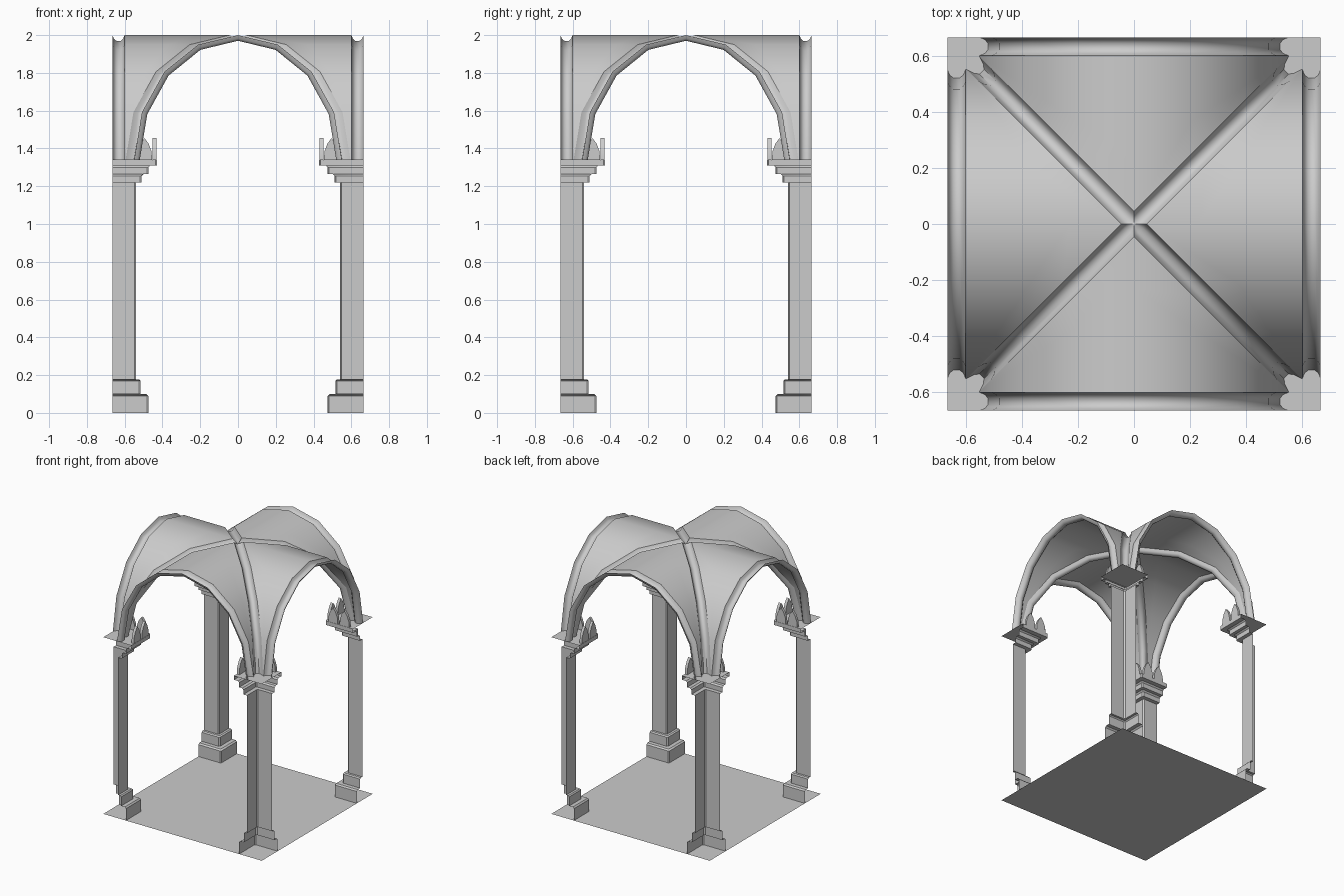
import bpy, bmesh, math
from mathutils import Matrix, Vector

if "Cube" in bpy.data.objects:
    bpy.data.objects.remove(bpy.data.objects["Cube"], do_unlink=True)

H = 0.665                 # half width of the bay
EDGE = 0.60               # where the webs meet the edge arches
SPRING = 1.34             # springing height of the vault
SPAN, RISE = 0.55, 0.66   # half ellipse of the vault
GAP = 0.045               # room for the diagonal ribs
DEPTH = 0.03              # how far the ribs hang down
STEPS = 8

stone = bpy.data.materials.new("grey stone")
stone.use_nodes = True
GREY = (0.6, 0.6, 0.6, 1)
stone.diffuse_color = GREY
stone.node_tree.nodes["Principled BSDF"].inputs["Base Color"].default_value = GREY


def grid(bm, rows):
    """Skin a list of equally long point rows."""
    verts = [[bm.verts.new(p) for p in row] for row in rows]
    for r0, r1 in zip(verts, verts[1:]):
        for i in range(len(r0) - 1):
            bm.faces.new((r0[i], r0[i + 1], r1[i + 1], r1[i]))
    return verts


def finish(bm, name, angle=35, repeat=True):
    """Repeat the part around the centre and make it an object."""
    bmesh.ops.remove_doubles(bm, verts=bm.verts, dist=0.0005)
    bmesh.ops.recalc_face_normals(bm, faces=bm.faces)
    if repeat:
        source = bm.verts[:] + bm.edges[:] + bm.faces[:]
        for k in range(1, 4):
            copy = bmesh.ops.duplicate(bm, geom=source)["geom"]
            bmesh.ops.rotate(bm, verts=[g for g in copy if isinstance(g, bmesh.types.BMVert)],
                             cent=(0, 0, 0), matrix=Matrix.Rotation(k * math.pi / 2, 3, "Z"))
    mesh = bpy.data.meshes.new(name)
    bm.to_mesh(mesh)
    bm.free()
    mesh.materials.append(stone)
    ob = bpy.data.objects.new(name, mesh)
    bpy.context.collection.objects.link(ob)
    bpy.ops.object.select_all(action="DESELECT")
    ob.select_set(True)
    bpy.context.view_layer.objects.active = ob
    bpy.ops.object.shade_smooth_by_angle(angle=math.radians(angle))
    return ob


def arch(t, depth=0.0):
    """Offset from the centre line and height of the vault at angle t."""
    return (SPAN - depth) * math.cos(t), SPRING + (RISE - depth) * math.sin(t)


def corner_shell(name, profile, cap=False):
    """Corner moulding, open on the outer sides of the bay."""
    bm = bmesh.new()
    rows = []
    for d, z in profile:
        c, r = H - d, 0.008
        rows.append([(H, c, z), (c + r, c, z), (c, c + r, z), (c, H, z)])
    verts = grid(bm, rows)
    if cap:
        bm.faces.new(verts[-1] + [bm.verts.new((H, H, profile[-1][1]))])
    return finish(bm, name)


# Floor slab
bm = bmesh.new()
bm.faces.new([bm.verts.new((x * H, y * H, 0)) for x, y in ((-1, -1), (1, -1), (1, 1), (-1, 1))])
finish(bm, "floor", repeat=False)

# Pillars
corner_shell("pillar_bases", [(0.19, 0), (0.19, 0.09), (0.18, 0.1), (0.15, 0.1),
                              (0.15, 0.168), (0.142, 0.176), (0.125, 0.176)])
corner_shell("pillar_shafts", [(0.125, 0.176), (0.125, 1.22)])
corner_shell("capitals", [(0.125, 1.22), (0.155, 1.22), (0.155, 1.255), (0.165, 1.265),
                          (0.19, 1.265), (0.19, 1.3), (0.2, 1.31), (0.235, 1.31),
                          (0.235, SPRING)], cap=True)

# Pointed leaves standing on the capitals
bm = bmesh.new()
outline = [(-0.04, 0), (-0.037, 0.045), (-0.022, 0.085), (0, 0.115),
           (0.022, 0.085), (0.037, 0.045), (0.04, 0)]
for centre in (0.495, 0.59):
    for swap in (False, True):
        loops = []
        for off in (0.432, 0.452):
            pts = [(off, centre + s, SPRING + h) for s, h in outline]
            loops.append([bm.verts.new((p[1], p[0], p[2]) if swap else p) for p in pts])
        for loop in loops:
            bm.faces.new(loop)
        for i in range(len(outline)):
            j = (i + 1) % len(outline)
            bm.faces.new((loops[0][i], loops[0][j], loops[1][j], loops[1][i]))
finish(bm, "capital_leaves")

# Vault webs
bm = bmesh.new()
rows = []
for i in range(STEPS + 1):
    x, z = arch(math.pi * i / STEPS)
    y0 = abs(x) + GAP
    rows.append([(x, -(y0 + (EDGE - y0) * k / 3), z) for k in range(4)])
grid(bm, rows)
finish(bm, "vault_webs")

# Hanging channel section: position across, share of the depth
section = [(0, 0), (0.12, 0.6), (0.32, 1), (0.68, 1), (0.88, 0.6), (1, 0)]

# Edge arches
bm = bmesh.new()
rows = []
for i in range(STEPS + 1):
    row = []
    for across, share in section:
        x, z = arch(math.pi * i / STEPS, DEPTH * share)
        row.append((x, -EDGE - (H - EDGE) * across, z))
    rows.append(row)
grid(bm, rows)
finish(bm, "edge_arches", angle=50)

# Diagonal ribs
bm = bmesh.new()
rows = []
for i in range(STEPS // 2 + 1):
    row = []
    for across, share in section:
        x, z = arch(math.pi * i / STEPS, DEPTH * share)
        row.append((x + GAP * across, x + GAP * (1 - across), z))
    rows.append(row)
verts = grid(bm, rows)
hub = bm.verts.new((0, 0, SPRING + RISE - DEPTH))
for a, b in zip(verts[-1], verts[-1][1:]):
    bm.faces.new((a, b, hub))
finish(bm, "diagonal_ribs", angle=50)
